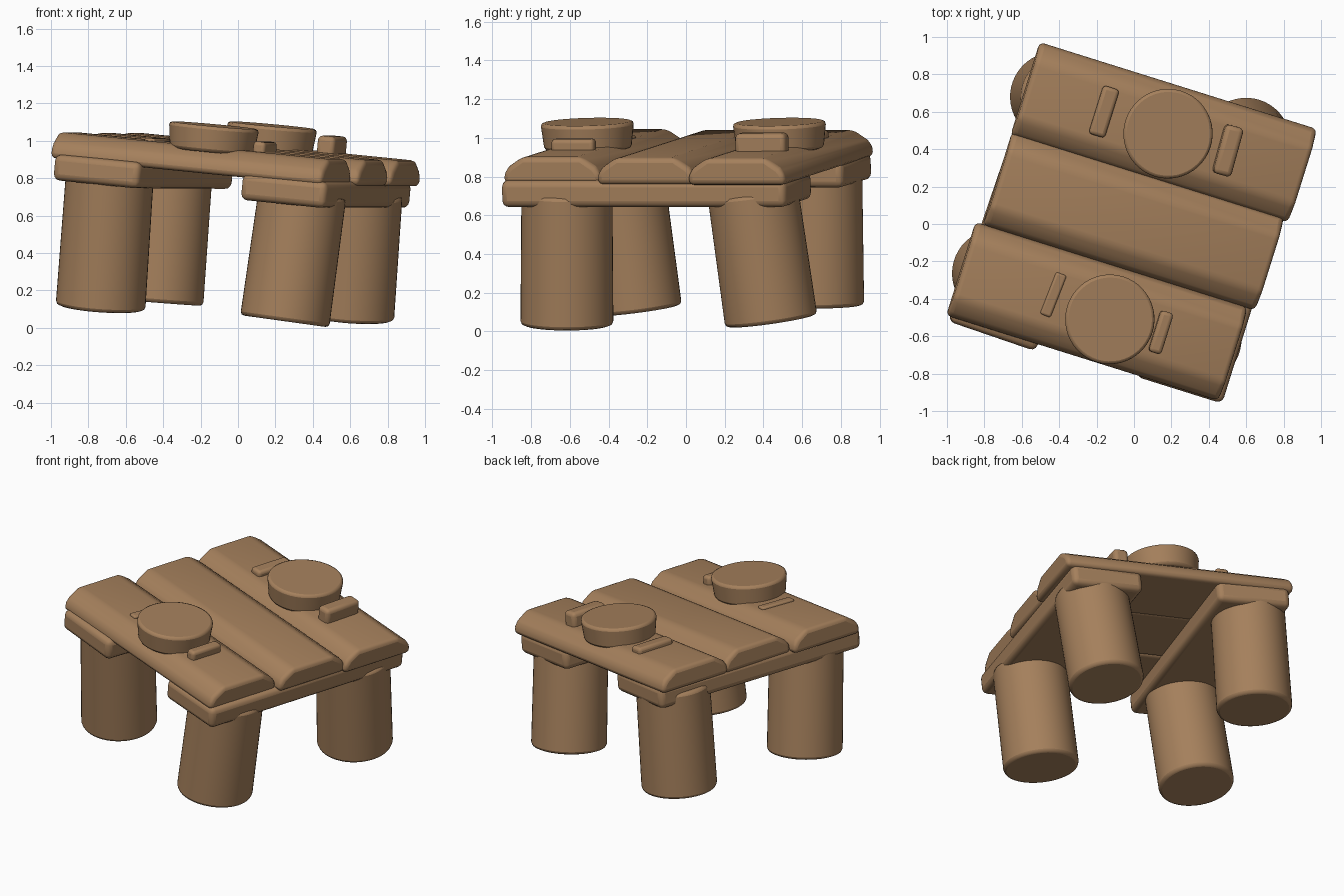
import bpy, bmesh, math
from mathutils import Matrix, Vector

if "Cube" in bpy.data.objects:
    bpy.data.objects.remove(bpy.data.objects["Cube"])

mat = bpy.data.materials.new("wood brown")
mat.diffuse_color = (0.376, 0.216, 0.107, 1)
mat.use_nodes = True
mat.node_tree.nodes["Principled BSDF"].inputs["Base Color"].default_value = mat.diffuse_color

# Tilted frame of the tabletop: local x along the planks, local z = 0 at plank crests
TOP = (Matrix.Translation((0, 0, 0.97))
       @ Matrix.Rotation(math.radians(-17.4), 4, 'Z')
       @ Matrix.Rotation(math.radians(5.5), 4, 'Y'))


def finish(name, bm, matrix, bevel, segments=3):
    bmesh.ops.recalc_face_normals(bm, faces=bm.faces)
    me = bpy.data.meshes.new(name)
    bm.to_mesh(me)
    bm.free()
    me.materials.append(mat)
    ob = bpy.data.objects.new(name, me)
    bpy.context.collection.objects.link(ob)
    ob.matrix_world = matrix
    mod = ob.modifiers.new("soft edges", 'BEVEL')
    mod.width, mod.segments = bevel, segments
    mod.limit_method, mod.angle_limit = 'ANGLE', math.radians(25)
    bpy.ops.object.select_all(action='DESELECT')
    ob.select_set(True)
    bpy.context.view_layer.objects.active = ob
    bpy.ops.object.shade_smooth_by_angle(angle=math.radians(40))
    return ob


def box(name, center, size, bevel, yaw=0):
    bm = bmesh.new()
    bmesh.ops.create_cube(bm, size=1)
    bmesh.ops.scale(bm, vec=size, verts=bm.verts)
    m = TOP @ Matrix.Translation(center) @ Matrix.Rotation(math.radians(yaw), 4, 'Z')
    return finish(name, bm, m, bevel)


def cylinder(name, matrix, r_low, r_high, depth, bevel):
    bm = bmesh.new()
    bmesh.ops.create_cone(bm, cap_ends=True, segments=48, radius1=r_low,
                          radius2=r_high, depth=depth)
    return finish(name, bm, matrix, bevel, 2)


def plank(name, u, v, length):
    profile = [(-.262, -.14), (.262, -.14), (.262, -.085), (.235, -.05), (.16, 0),
               (-.16, 0), (-.235, -.05), (-.262, -.085)]
    bm = bmesh.new()
    face = bm.faces.new([bm.verts.new((-length / 2, y, z)) for y, z in profile])
    ext = bmesh.ops.extrude_face_region(bm, geom=[face])
    bmesh.ops.translate(bm, vec=(length, 0, 0),
                        verts=[g for g in ext['geom'] if isinstance(g, bmesh.types.BMVert)])
    return finish(name, bm, TOP @ Matrix.Translation((u, v, 0)), .03)


# Three rounded planks
plank("back_plank", .015, .515, 1.56)
plank("middle_plank", .003, .015, 1.53)
plank("front_plank", -.04, -.505, 1.53)

# Cross beams under the plank ends
box("left_beam", (-.51, -.015, -.185), (.49, 1.57, .14), .035, -1.5)
box("right_beam", (.515, -.005, -.19), (.48, 1.54, .14), .035)

# Leaning round legs: bottom centre to top centre
legs = {
    "front_left_leg": ((-.735, -.26, .11), (-.685, -.35, .82)),
    "front_right_leg": ((.25, -.615, .035), (.345, -.615, .72)),
    "back_left_leg": ((-.425, .68, .135), (-.37, .675, .85)),
    "back_right_leg": ((.595, .44, .055), (.645, .345, .72)),
}
for name, (a, b) in legs.items():
    a, b = Vector(a), Vector(b)
    axis = b - a
    m = Matrix.Translation((a + b) / 2) @ axis.to_track_quat('Z', 'Y').to_matrix().to_4x4()
    cylinder(name, m, .24, .235, axis.length, .02)

# Round plates on the outer planks
for name, v in (("back_plate", .515), ("front_plate", -.525)):
    cylinder(name, TOP @ Matrix.Translation((.02, v, .045)), .225, .242, .14, .018)

# Small bars beside the plates
box("back_left_bar", (-.335, .525, .005), (.09, .27, .06), .02)
box("back_right_bar", (.36, .525, .025), (.10, .27, .13), .025, 2)
box("front_left_bar", (-.30, -.49, 0), (.06, .24, .03), .012, -4)
box("front_right_bar", (.31, -.51, .01), (.07, .23, .09), .02)
